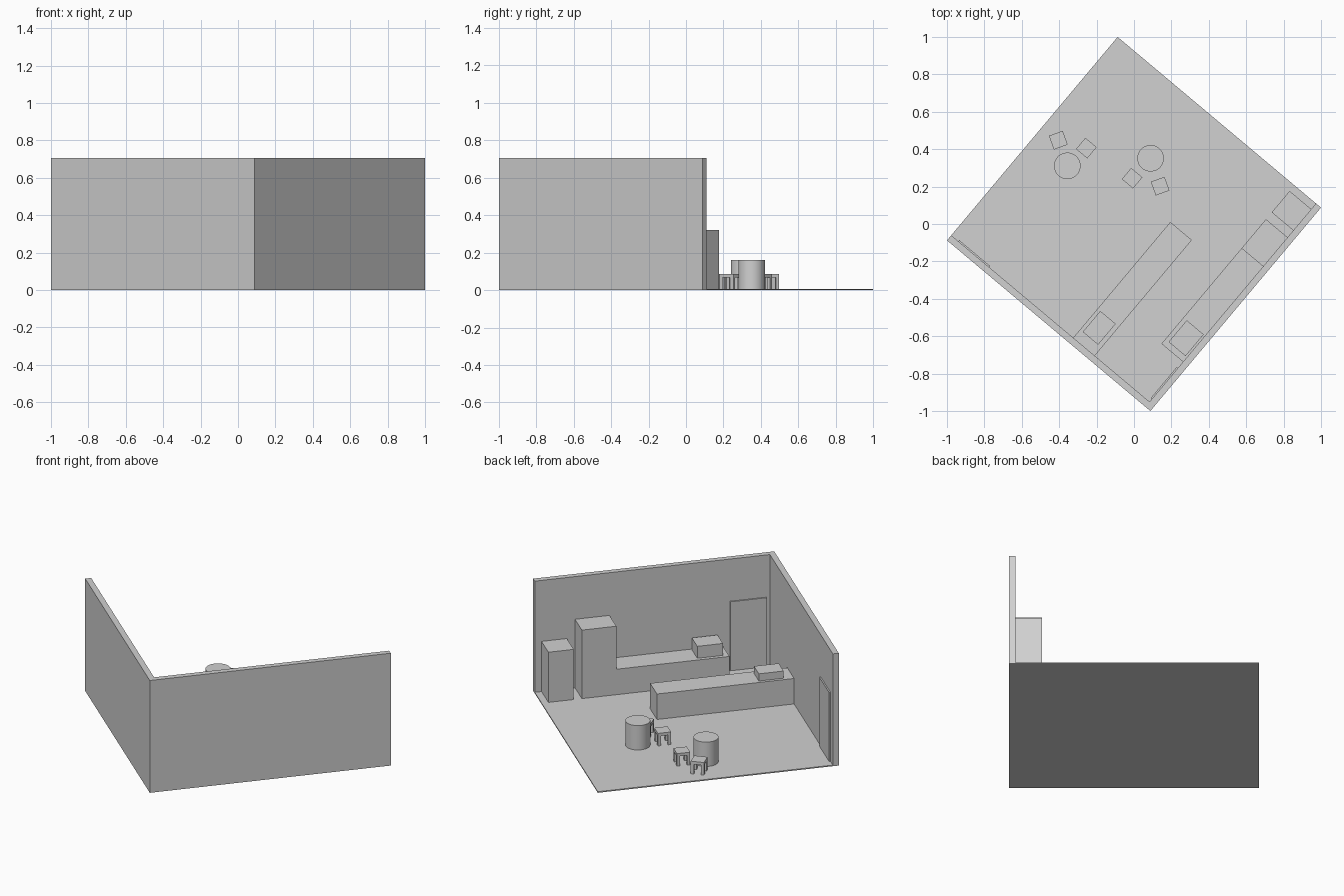
import bpy
import bmesh
import math
from mathutils import Matrix, Vector

cube = bpy.data.objects.get("Cube")
if cube:
    bpy.data.objects.remove(cube, do_unlink=True)

grey = bpy.data.materials.new("plain_grey")
grey.use_nodes = True
grey.diffuse_color = (0.64, 0.64, 0.64, 1)
grey.node_tree.nodes["Principled BSDF"].inputs["Base Color"].default_value = grey.diffuse_color

# The room is laid out square, then turned as a whole
TURN = Matrix.Rotation(math.radians(50), 4, "Z")
HALF = 0.7097        # half the room's side
WALL = 0.035         # wall thickness
INNER = WALL - HALF  # inner face of both walls
FLOOR = 0.007
HEIGHT = 0.705
COUNTER = 0.167


def finish(name, bm):
    bm.transform(TURN)
    mesh = bpy.data.meshes.new(name)
    bm.to_mesh(mesh)
    bm.free()
    mesh.materials.append(grey)
    obj = bpy.data.objects.new(name, mesh)
    bpy.context.collection.objects.link(obj)
    return obj


def add_box(bm, low, high, place=Matrix.Identity(4)):
    low, high = Vector(low), Vector(high)
    size = Matrix.Diagonal((high - low).to_4d())
    bmesh.ops.create_cube(bm, size=1, matrix=place @ Matrix.Translation((low + high) / 2) @ size)


def box(name, u, v, z):
    bm = bmesh.new()
    add_box(bm, (u[0], v[0], z[0]), (u[1], v[1], z[1]))
    return finish(name, bm)


def table(name, u, v):
    bm = bmesh.new()
    top = 0.16
    bmesh.ops.create_cone(bm, cap_ends=True, segments=32, radius1=0.071, radius2=0.071,
                          depth=top - FLOOR,
                          matrix=Matrix.Translation((u, v, (top + FLOOR) / 2)))
    obj = finish(name, bm)
    bpy.ops.object.select_all(action="DESELECT")
    obj.select_set(True)
    bpy.context.view_layer.objects.active = obj
    bpy.ops.object.shade_smooth_by_angle(angle=math.radians(40))


def stool(name, u, v, angle):
    bm = bmesh.new()
    place = Matrix.Translation((u, v, 0)) @ Matrix.Rotation(math.radians(angle), 4, "Z")
    r, leg, under, top = 0.039, 0.018, 0.068, 0.086
    add_box(bm, (-r, -r, under), (r, r, top), place)
    for x in (-r, r - leg):
        for y in (-r, r - leg):
            add_box(bm, (x, y, FLOOR), (x + leg, y + leg, under), place)
    finish(name, bm)


# Room shell
box("floor", (-HALF, HALF), (-HALF, HALF), (0, FLOOR))
box("long_wall", (-HALF, HALF), (-HALF, INNER), (FLOOR, HEIGHT))
box("side_wall", (-HALF, INNER), (INNER, HALF), (FLOOR, HEIGHT))

# Door plates
box("long_wall_door", (-0.655, -0.44), (INNER, INNER + 0.008), (FLOOR, 0.44))
box("side_wall_door", (INNER, INNER + 0.008), (0.445, 0.66), (FLOOR, 0.44))

# Back counter with its machine, tall cabinet and low cabinet
FRONT = -0.524
box("back_counter", (-0.396, 0.27), (INNER, FRONT), (FLOOR, COUNTER))
box("counter_machine", (-0.364, -0.213), (-0.665, -0.547), (COUNTER, 0.242))
box("tall_cabinet", (0.27, 0.473), (INNER, FRONT), (FLOOR, 0.437))
box("low_cabinet", (0.521, 0.67), (INNER, FRONT), (FLOOR, 0.322))

# Serving counter and the box on it
box("serving_counter", (INNER, 0.133), (-0.292, -0.142), (FLOOR, COUNTER))
box("counter_till", (-0.618, -0.472), (-0.268, -0.161), (COUNTER, 0.212))

# Round tables and stools
table("left_table", 0.326, 0.158)
table("right_table", 0.009, 0.473)
stool("right_outer_stool", 0.083, 0.598, -30)
stool("right_inner_stool", 0.147, 0.456, 0)
stool("left_inner_stool", 0.181, 0.165, 0)
stool("left_outer_stool", 0.245, 0.023, -30)
